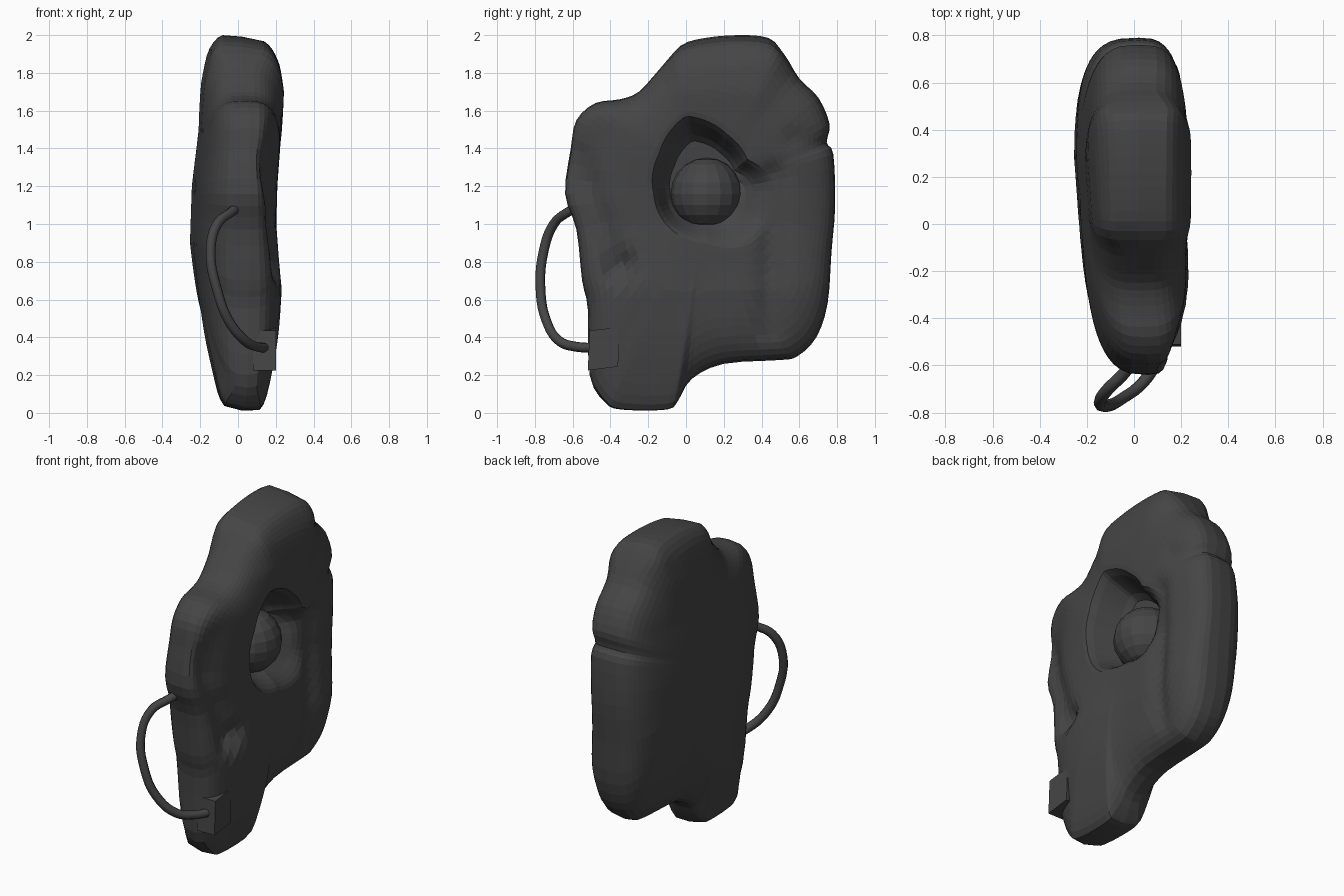
import bpy, bmesh, math
from mathutils import Vector

if "Cube" in bpy.data.objects:
    bpy.data.objects.remove(bpy.data.objects["Cube"])

dark = bpy.data.materials.new("charcoal")
dark.use_nodes = True
GREY = (0.06, 0.06, 0.06, 1)
dark.diffuse_color = GREY
dark.node_tree.nodes["Principled BSDF"].inputs["Base Color"].default_value = GREY

EYE = Vector((.11, 1.16))


def make(name, bm):
    mesh = bpy.data.meshes.new(name)
    bmesh.ops.recalc_face_normals(bm, faces=bm.faces)
    bm.to_mesh(mesh)
    bm.free()
    mesh.materials.append(dark)
    obj = bpy.data.objects.new(name, mesh)
    bpy.context.collection.objects.link(obj)
    return obj


def lerp_table(table, v):
    if v <= table[0][0]:
        return table[0][1]
    for (a, fa), (b, fb) in zip(table, table[1:]):
        if v <= b:
            return fa + (fb - fa) * (v - a) / (b - a)
    return table[-1][1]


def smooth(a, b, v):
    t = min(1, max(0, (v - a) / (b - a)))
    return t * t * (3 - 2 * t)


def groove(p, a, b, width):
    a, b = Vector(a), Vector(b)
    d = b - a
    t = min(1, max(0, (p - a).dot(d) / d.dot(d)))
    return math.exp(-((p - a - d * t).length / width) ** 2)


# Side outline of the half face, (y, z)
OUTLINE = [(-.34, .02), (-.1, .02), (-.04, .07), (.03, .18), (.2, .26), (.5, .28),
           (.59, .3), (.69, .4), (.75, .58), (.77, .85), (.79, 1.1), (.78, 1.37),
           (.745, 1.43), (.76, 1.53), (.7, 1.67), (.6, 1.77), (.52, 1.9), (.44, 1.98),
           (.28, 1.995), (.1, 1.98), (-.03, 1.94), (-.14, 1.82), (-.25, 1.7), (-.35, 1.66),
           (-.48, 1.64), (-.58, 1.55), (-.61, 1.4), (-.64, 1.16), (-.58, .97),
           (-.55, .7), (-.52, .55), (-.51, .2), (-.43, .06)]
# Half widths by height
LEFT = [(0, .17), (.2, .195), (.4, .22), (.65, .24), (1, .205), (1.2, .21), (1.4, .225),
        (1.7, .25), (1.85, .24), (2, .22)]
RIGHT = [(0, .15), (.2, .165), (.4, .2), (.6, .225), (.9, .255), (1.2, .245), (1.5, .21),
         (1.75, .205), (1.9, .19), (2, .15)]
# Socket opening radius by angle around the eye
SOCKET = [(-180, .29), (-120, .27), (-90, .27), (-50, .36), (-25, .38), (10, .37),
          (40, .29), (70, .34), (105, .44), (140, .34), (180, .29)]


def socket_radius(d):
    return lerp_table(SOCKET, math.degrees(math.atan2(d.y, d.x)))


def left_x(p):
    x = lerp_table(LEFT, p.y)
    d = p - EYE
    edge = socket_radius(d)
    # steep under the brow and beside the nose, shallow toward the cheek
    low = smooth(-.1, .25, d.x * .7 - d.y)
    x -= (.22 - .1 * low) * (1 - smooth(edge * (.65 - .25 * low), edge, d.length))
    # cheek groove beside the rear rim, rim break, mouth corner, nose crease
    x -= .04 * groove(p, (.44, .44), (.46, 1.25), .07)
    x -= .02 * groove(p, (.58, 1.45), (.78, 1.42), .06)
    x -= .06 * groove(p, (-.38, .76), (-.33, .78), .06)
    x -= .04 * groove(p, (-.58, 1.35), (-.4, .85), .07)
    # hollows of the cheek and the side of the nose
    x -= .03 * groove(p, (.15, .7), (.3, .7), .25)
    x -= .035 * groove(p, (-.54, 1.25), (-.5, 1.45), .12)
    return x


def right_x(p):
    return -lerp_table(RIGHT, p.y) * (1 - .3 * max(0, .28 - p.x))


# Outline resampled as a smooth closed curve
rim = []
n = len(OUTLINE)
for i in range(n):
    a, b, c, d = (Vector(OUTLINE[(i + k) % n]) for k in (-1, 0, 1, 2))
    for t in (0, 1 / 3, 2 / 3):
        rim.append(.5 * (2 * b + (c - a) * t + (2 * a - 5 * b + 4 * c - d) * t * t
                         + (3 * b - a - 3 * c + d) * t ** 3))

# Outer steps run from rim to socket edge, inner steps shrink into the socket
OUTER = [.985, .95, .9, .84, .77, .69, .61, .53, .45, .37, .29, .21, .12, .04]
INNER = [.97, .9, .82, .74, .66, .55, .45, .25]
STEPS = [(s, 1) for s in OUTER] + [(0, s) for s in INNER]

bm = bmesh.new()


def ring(out, inner, side):
    verts = []
    for p in rim:
        ray = p - EYE
        edge = ray.normalized() * socket_radius(ray)
        q = EYE + edge.lerp(ray, out) * inner
        t = (q - EYE).length / ray.length
        mid = .02 + .04 * smooth(-.3, -.6, p.x)
        # crown and chin ends are blunter than the front and back
        blunt = max(smooth(1.8, 1.95, p.y), smooth(.14, .03, p.y))
        x = mid + (side(q) - mid) * (1 - t ** 4) ** (.33 - .17 * blunt)
        # both ends slope down toward the left side
        slope = .12 * smooth(.25, 0, q.y) + .15 * smooth(1.8, 2, q.y)
        verts.append(bm.verts.new((x, q.x, q.y - slope * x)))
    return verts


def bridge(a, b):
    m = len(a)
    for i in range(m):
        bm.faces.new((a[i], a[(i + 1) % m], b[(i + 1) % m], b[i]))


edge_ring = ring(1, 1, left_x)
for side in (left_x, right_x):
    last = edge_ring
    for step in STEPS:
        new = ring(*step, side)
        bridge(last, new)
        last = new
    bm.faces.new(last)
make("half_face_shell", bm)

# Eyeball
bm = bmesh.new()
bmesh.ops.create_uvsphere(bm, u_segments=16, v_segments=10, radius=.19)
bmesh.ops.translate(bm, verts=bm.verts, vec=(0, EYE.x, EYE.y))
make("eyeball", bm)

# Cable socket on the jaw
bm = bmesh.new()
bmesh.ops.create_cube(bm, size=1)
for v in bm.verts:
    v.co = Vector((.14 + .12 * v.co.x, -.435 + .16 * v.co.y + .01 * v.co.z,
                   .34 + .21 * v.co.z + .02 * v.co.y))
make("jaw_socket", bm)

# Looped cable from nose to jaw
curve = bpy.data.curves.new("cable", "CURVE")
curve.dimensions = "3D"
curve.bevel_depth = .026
curve.bevel_resolution = 2
curve.resolution_u = 5
curve.use_fill_caps = True
PATH = [(.0, -.57, 1.09), (-.04, -.63, 1.06), (-.11, -.7, 1.0), (-.145, -.755, .85),
        (-.11, -.77, .65), (-.05, -.74, .49), (.04, -.67, .38), (.1, -.58, .35),
        (.15, -.48, .345)]
spline = curve.splines.new("BEZIER")
spline.bezier_points.add(len(PATH) - 1)
for bp, co in zip(spline.bezier_points, PATH):
    bp.co = co
    bp.handle_left_type = bp.handle_right_type = "AUTO"
curve.materials.append(dark)
bpy.context.collection.objects.link(bpy.data.objects.new("cable", curve))
